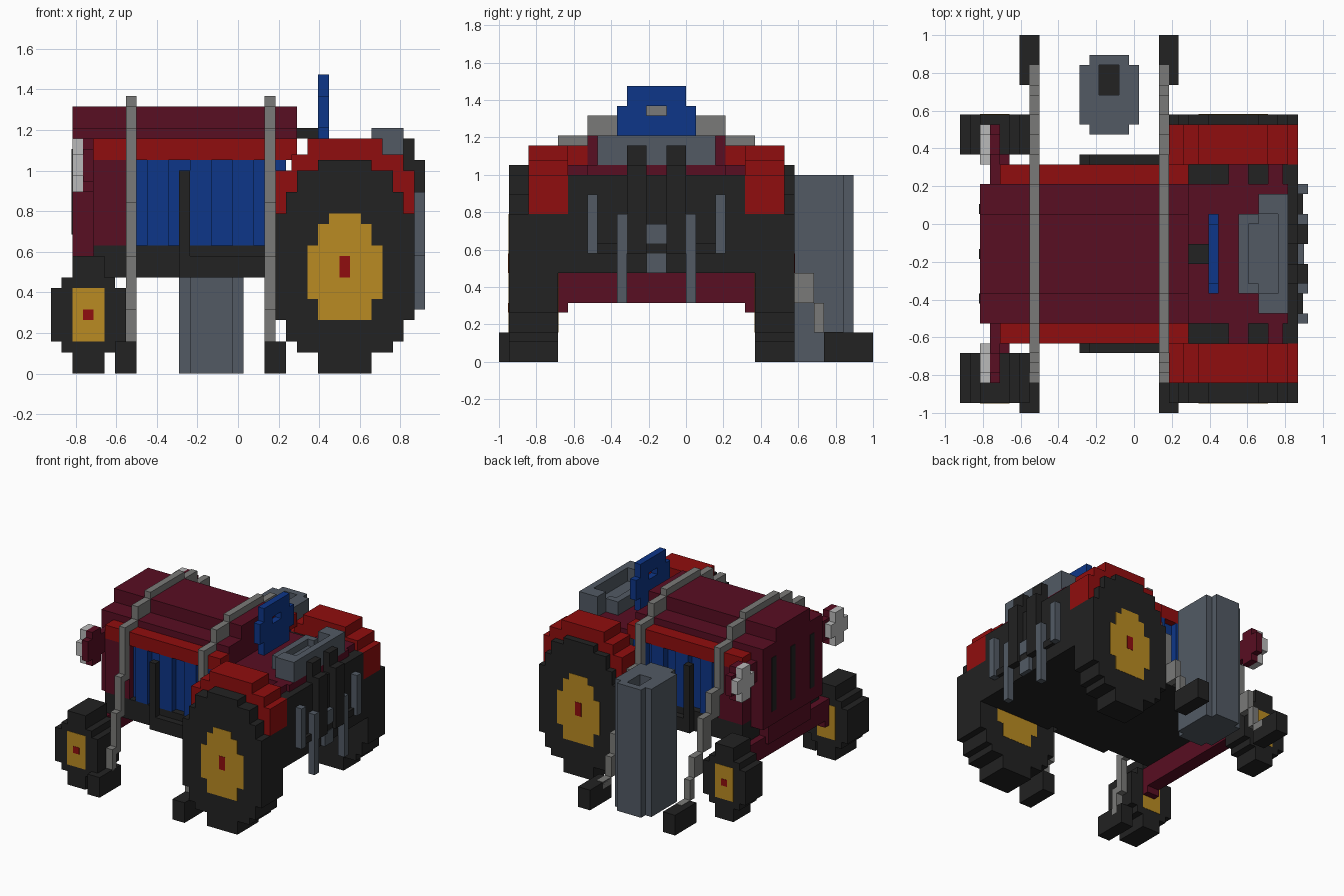
import bpy
import bmesh

cube = bpy.data.objects.get("Cube")
if cube:
    bpy.data.objects.remove(cube, do_unlink=True)

V = 2 / 38  # edge of one block


def linear(c):
    c /= 255
    return c / 12.92 if c <= 0.04045 else ((c + 0.055) / 1.055) ** 2.4


def material(name, r, g, b):
    m = bpy.data.materials.new(name)
    col = (linear(r), linear(g), linear(b), 1)
    m.diffuse_color = col
    m.use_nodes = True
    bsdf = m.node_tree.nodes["Principled BSDF"]
    bsdf.inputs["Base Color"].default_value = col
    bsdf.inputs["Roughness"].default_value = 0.8
    return m


MAROON = material("maroon", 88, 14, 34)
RED = material("red", 144, 13, 14)
BLUE = material("blue", 13, 54, 136)
YELLOW = material("yellow", 186, 139, 34)
SLATE = material("slate", 82, 90, 100)
GREY = material("grey", 122, 122, 120)
LIGHT = material("light grey", 186, 186, 186)
BLACK = material("black", 34, 34, 34)


def blocks(name, mat, boxes):
    """One object from boxes (x0, x1, y0, y1, z0, z1) counted in blocks."""
    bm = bmesh.new()
    for x0, x1, y0, y1, z0, z1 in boxes:
        cube = bmesh.ops.create_cube(bm, size=1)
        for v in cube["verts"]:
            v.co.x = ((x1 if v.co.x > 0 else x0) - 17.5) * V
            v.co.y = ((y1 if v.co.y > 0 else y0) - 19) * V
            v.co.z = (z1 if v.co.z > 0 else z0) * V
    me = bpy.data.meshes.new(name)
    bm.to_mesh(me)
    bm.free()
    me.materials.append(mat)
    ob = bpy.data.objects.new(name, me)
    bpy.context.collection.objects.link(ob)
    return ob


def both(boxes):
    """Boxes plus their copies across the tractor's centre line."""
    return boxes + [(a, b, 32 - d, 32 - c, e, f) for a, b, c, d, e, f in boxes]


# Wheels: stepped outlines (x0, x1, z0, z1) through the tyre width
REAR = [(25, 30, 0, 20), (23, 32, 2, 19), (22, 33, 3, 17), (21, 34, 5, 15)]
REAR_HUB = [(26, 29, 5, 15), (25, 30, 5, 14), (24, 31, 7, 12)]
FRONT = [(2, 5, 0, 11), (1, 6, 2, 9), (0, 7, 3, 8)]
WHEELS = [("rear", REAR, REAR_HUB, (27, 28, 9, 11)),
          ("front", FRONT, [(2, 5, 3, 8)], (3, 4, 5, 6))]
for side, y0, y1 in (("near", 1, 6), ("far", 26, 30)):
    for end, tyre, hub, cap in WHEELS:
        blocks(f"{end}_tyre_{side}", BLACK, [(a, b, y0, y1, c, d) for a, b, c, d in tyre])
        blocks(f"{end}_hub_{side}", YELLOW,
               [(a, b, y0 - .04, y1 + .04, c, d) for a, b, c, d in hub])
        a, b, c, d = cap
        blocks(f"{end}_hub_cap_{side}", RED, [(a, b, y0 - .08, y1 + .08, c, d)])

# Fenders and side strips of the hood
blocks("fenders", RED, both([(24, 31, 3, 7, 20, 22), (22.5, 33, 3, 7, 18, 20.5),
                             (21, 34, 3, 7, 15, 19)]))
blocks("hood_strips", RED, both([(4, 23, 7, 9, 20, 22)]))

# Hood, nose, front axle and grille
blocks("hood", MAROON, [(2, 23, 12, 20, 23, 25), (2, 23, 9, 23, 20, 23),
                        (2, 8, 9, 23, 12, 20), (4, 8, 7, 25, 12, 20),
                        (2, 4, 9, 23, 11, 12), (2.5, 4, 11, 21, 8, 11)])
blocks("front_axle", MAROON, [(3, 5, 6, 26, 6, 9)] + both([(3, 5, 6, 7, 5, 6)]))
blocks("grille_slots", BLACK, [(1.92, 2.02, y, y + 1, 13, 21) for y in (11, 15.5, 20)])

# Headlamps on brackets
blocks("lamp_brackets", MAROON, both([(3, 4, 3, 9, 18, 21), (3, 4, 4, 6, 17, 22)]))
blocks("headlamps", LIGHT, both([(2, 3, 3, 7, 18.5, 20.5), (2, 3, 4, 6, 17, 22)]))

# Engine with ribs on both sides
ribs = [(x0, x1, 7, 8, 12, 20) for x0, x1 in ((9, 11), (13, 15), (17, 19), (20, 22))]
blocks("engine", BLUE, [(8, 22, 8, 24, 12, 20)] + both(ribs))

# Chassis, rear housing, footboards and exhaust pipes
blocks("chassis", BLACK, [(4, 34, 7, 25, 9, 12)])
blocks("rear_housing", BLACK, [(22, 34, 6, 26, 9, 15), (22, 34, 7, 25, 15, 19)])
blocks("footboards", BLACK, both([(12, 21, 6, 7, 9, 11)]))
blocks("exhaust_pipes", BLACK, both([(12, 13, 6, 7, 11, 19)]))

# Driver's deck, seat and steering wheel
blocks("deck", MAROON, [(23, 33, 9, 23, 19, 20)] +
       both([(27, 29, 7, 9, 19, 20), (31, 32.5, 7, 9, 19, 20)]))
blocks("seat", SLATE, [(28, 32, 12, 20, 20, 21), (32, 33, 10, 22, 20, 23),
                       (28, 29, 12, 20, 21, 22)] +
       both([(30, 32, 10, 12, 20, 23), (28, 30, 12, 13, 21, 22)]))
blocks("steering_column", BLACK, [(23, 25, 15, 17, 22, 23)])
blocks("steering_wheel", BLUE, [(25, 26, 13, 19, 26, 28), (25, 26, 12, 15, 23, 26),
                                (25, 26, 17, 20, 23, 26), (25, 26, 15, 17, 23, 25),
                                (25, 26, 13, 19, 21, 23)])

# Rear hitch
blocks("hitch_posts", BLACK, both([(33, 34, 13, 15, 19, 22), (34, 35, 13, 15, 11, 20)]) +
       [(34, 34.5, 10, 22, 11, 12)])
blocks("hitch_bars", SLATE, both([(34, 35, 9, 10, 11, 17), (34, 35, 12, 13, 6, 15)]) +
       [(34, 34.6, 15, 17, 9, 11), (34, 34.6, 15, 17, 12, 14)])

# Standing tank with an open filler
blocks("tank", SLATE, [(12, 18, 29, 35, 0, 17), (13, 17, 28, 36, 0, 17),
                       (12, 14, 29, 35, 17, 19), (16, 18, 29, 35, 17, 19),
                       (13, 17, 28, 32, 17, 19), (13, 17, 35, 36, 17, 19)])
blocks("tank_filler", BLACK, [(14, 16, 32, 35, 16.9, 17.1)])

# Straps over the hood, dropping to feet on both sides: (y0, y1, z0, z1)
STRAP = [(12, 20, 25, 26), (9, 12, 23, 26), (20, 23, 23, 26), (7, 9, 22, 24),
         (23, 25, 22, 24), (6, 7, 15, 23), (5, 6, 10, 16), (4, 5, 5, 11),
         (3, 4, 2, 6), (25, 26, 16, 23), (26, 28, 13, 17), (28, 30, 9, 14),
         (30, 32, 6, 9), (32, 33, 3, 6), (33, 35, 2, 3.05)]
STRAP[1:3] = [(9, 12, 23, 25), (20, 23, 23, 25)]
STRAP[3:5] = [(7, 9, 22, 23), (23, 25, 22, 23)]
for name, x, foot in (("front", 7, 6), ("rear", 20, 20)):
    blocks(f"{name}_strap", GREY, [(x, x + 1, *s) for s in STRAP])
    blocks(f"{name}_strap_feet", BLACK, [(foot, foot + 2, 0, 5, 0, 3),
                                         (foot, foot + 2, 33, 38, 0, 3)])
